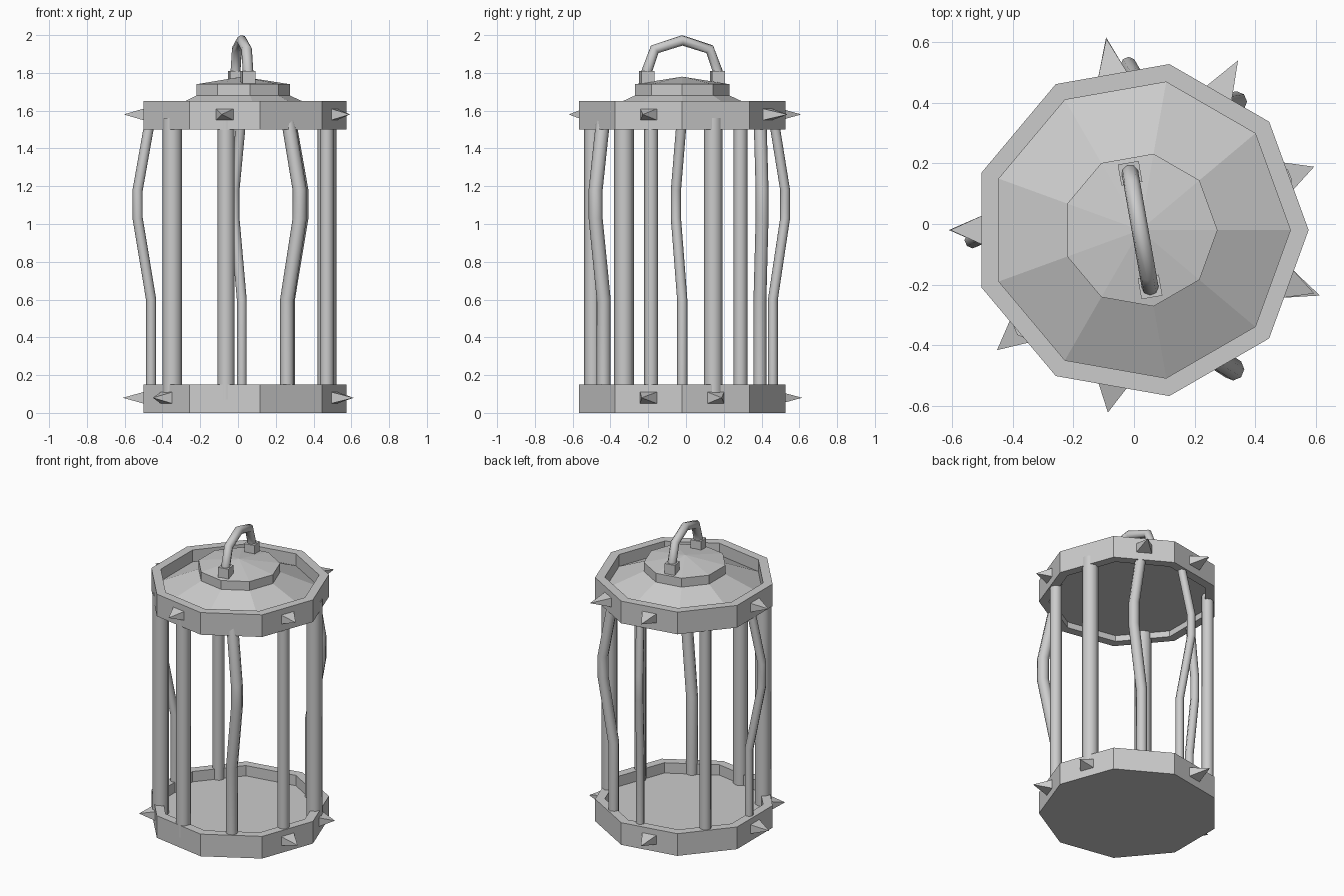
import bpy, bmesh
from math import sin, cos, radians
from mathutils import Vector, Matrix

if "Cube" in bpy.data.objects:
    bpy.data.objects.remove(bpy.data.objects["Cube"])

C = Vector((0.02, -0.02, 0))      # axis of the cage


def polar(r, deg, z):
    return C + Vector((r * cos(radians(deg)), r * sin(radians(deg)), z))


def finish(name, bm):
    bmesh.ops.recalc_face_normals(bm, faces=bm.faces)
    me = bpy.data.meshes.new(name)
    bm.to_mesh(me)
    bm.free()
    ob = bpy.data.objects.new(name, me)
    bpy.context.collection.objects.link(ob)
    return ob


def lathe(name, profile, closed=False, n=9):
    """Spin an (r, z) profile into a nine-sided solid."""
    bm = bmesh.new()
    rows = []
    for r, z in profile:
        if r == 0:
            rows.append([bm.verts.new(polar(0, 0, z))] * n)
        else:
            rows.append([bm.verts.new(polar(r, 360 * i / n, z)) for i in range(n)])
    pairs = list(zip(rows, rows[1:])) + ([(rows[-1], rows[0])] if closed else [])
    for a, b in pairs:
        for i in range(n):
            j = (i + 1) % n
            bm.faces.new(list(dict.fromkeys((a[i], a[j], b[j], b[i]))))
    return finish(name, bm)


def tube(name, points, radius):
    """Eight-sided capped tube along a polyline."""
    cu = bpy.data.curves.new(name, 'CURVE')
    cu.dimensions = '3D'
    cu.bevel_depth = radius
    cu.bevel_resolution = 2
    cu.use_fill_caps = True
    sp = cu.splines.new('POLY')
    sp.points.add(len(points) - 1)
    for p, co in zip(sp.points, points):
        p.co = (*co, 1)
    sp.use_smooth = True
    ob = bpy.data.objects.new(name, cu)
    bpy.context.collection.objects.link(ob)
    return ob


def spike(name, deg, z, tip):
    """Four-sided pyramid pointing out of a rim face."""
    bm = bmesh.new()
    t = polar(1, deg + 90, 0) - C
    base = [bm.verts.new(polar(0.515, deg, z + dz) + t * dt)
            for dt, dz in ((-.05, -.032), (.05, -.032), (.05, .032), (-.05, .032))]
    top = bm.verts.new(polar(tip, deg, z))
    bm.faces.new(base)
    for i in range(4):
        bm.faces.new((base[i], base[(i + 1) % 4], top))
    return finish(name, bm)


# base tray, upper rim and stepped lid
lathe("base_tray", [(0, 0), (.555, 0), (.555, .15), (.495, .15), (.495, .08), (0, .08)])
lathe("upper_rim", [(.495, 1.5), (.555, 1.5), (.555, 1.65), (.495, 1.65)], closed=True)
lathe("lid", [(0, 1.54), (.495, 1.54), (.495, 1.57), (.255, 1.68), (.255, 1.74), (0, 1.78)])

# straight bars: angle, radius
for deg, r in ((20, .05), (140, .037), (220, .052), (260, .046), (340, .037)):
    tube(f"straight_bar_{deg}", [polar(.48, deg, .07), polar(.48, deg, 1.56)], r)

# bent bars: angle, radius, sideways bulge
for deg, r, bulge in ((180, .027, (-.075, -.035)), (300, .037, (.07, -.045)),
                      (90, .026, (-.04, .068)), (59, .034, (.075, .012))):
    b = Vector((*bulge, 0))
    path = [polar(.48, deg, .07), polar(.48, deg, .6), polar(.48, deg, 1.03) + b * .95,
            polar(.48, deg, 1.18) + b * .95, polar(.48, deg, 1.56) + b * .05]
    tube(f"bent_bar_{deg}", path, r)

# spikes on both rims
for deg, tip in ((60, .645), (100, .64), (180, .625), (260, .61), (340, .61)):
    spike(f"upper_spike_{deg}", deg, 1.58, tip)
for deg, tip in ((20, .61), (100, .645), (180, .63), (220, .615), (340, .63)):
    spike(f"lower_spike_{deg}", deg, .08, tip)

# carrying handle and its two mounting blocks
arch = [(-.19, 1.76), (-.19, 1.81), (-.148, 1.925), (0, 1.972),
        (.148, 1.925), (.19, 1.81), (.19, 1.76)]
tube("handle", [polar(s, 100, z) for s, z in arch], .028)
for side, s in (("front", -.19), ("back", .19)):
    bm = bmesh.new()
    m = (Matrix.Translation(polar(s, 100, 1.77)) @ Matrix.Rotation(radians(10), 4, 'Z')
         @ Matrix.Diagonal((.07, .07, .08, 1)))
    bmesh.ops.create_cube(bm, size=1, matrix=m)
    finish(f"handle_block_{side}", bm)
